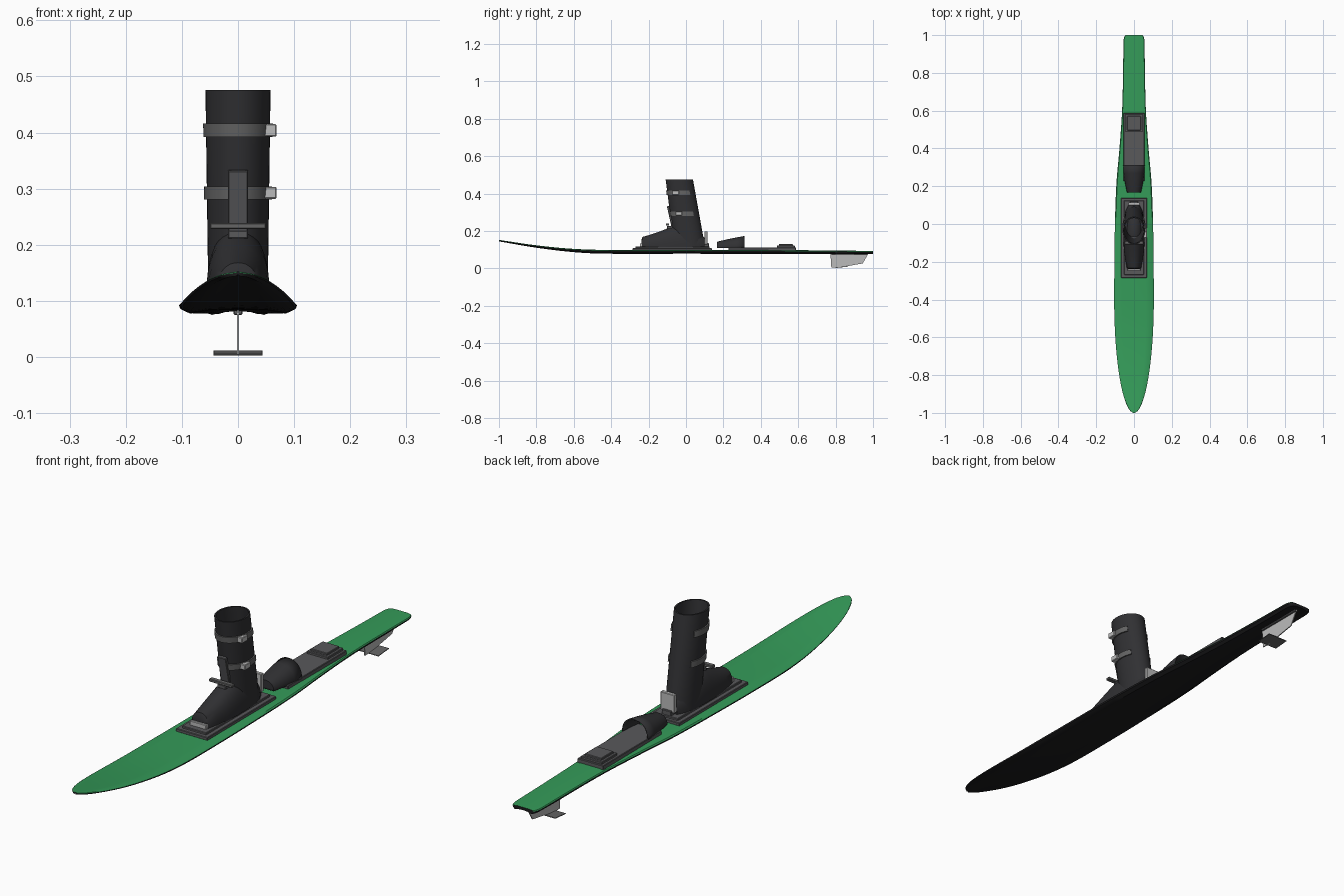
import bpy, bmesh, math
from mathutils import Matrix, Vector

if "Cube" in bpy.data.objects:
    bpy.data.objects.remove(bpy.data.objects["Cube"])


def mat(name, *c):
    m = bpy.data.materials.new(name)
    m.diffuse_color = (*c, 1)
    m.use_nodes = True
    m.node_tree.nodes["Principled BSDF"].inputs["Base Color"].default_value = m.diffuse_color
    return m


GREEN = mat("green", 0.035, 0.33, 0.10)
BLACK = mat("black", 0.012, 0.012, 0.013)
RUBBER = mat("rubber", 0.03, 0.03, 0.033)
DARK = mat("dark_grey", 0.10, 0.10, 0.105)
STRAP = mat("strap_grey", 0.13, 0.13, 0.13)
METAL = mat("metal", 0.5, 0.5, 0.5)


def finish(name, bm, mats, smooth=None):
    bmesh.ops.recalc_face_normals(bm, faces=bm.faces)
    me = bpy.data.meshes.new(name)
    bm.to_mesh(me)
    bm.free()
    ob = bpy.data.objects.new(name, me)
    bpy.context.collection.objects.link(ob)
    for m in mats:
        me.materials.append(m)
    if smooth:
        bpy.ops.object.select_all(action='DESELECT')
        bpy.context.view_layer.objects.active = ob
        ob.select_set(True)
        bpy.ops.object.shade_smooth_by_angle(angle=math.radians(smooth))
    return ob


def loft(name, rings, mats, smooth=35, caps=(True, True), closed=True, pick=None):
    bm = bmesh.new()
    vs = [[bm.verts.new(p) for p in r] for r in rings]
    n = len(rings[0])
    for a, b in zip(vs, vs[1:]):
        for j in range(n if closed else n - 1):
            k = (j + 1) % n
            f = bm.faces.new((a[j], a[k], b[k], b[j]))
            f.material_index = pick(j) if pick else 0
    for use, r in zip(caps, (vs[0], vs[-1])):
        if use:
            bm.faces.new(r).material_index = 1 if pick else 0
    return finish(name, bm, mats, smooth)


def box(name, x, y, z, m, bevel=0.002, tilt=0.0):
    bm = bmesh.new()
    c = Vector(((x[0] + x[1]) / 2, (y[0] + y[1]) / 2, (z[0] + z[1]) / 2))
    bmesh.ops.create_cube(bm, size=1, matrix=Matrix.Translation(c) @ Matrix.Rotation(tilt, 4, 'X')
                          @ Matrix.Diagonal((x[1] - x[0], y[1] - y[0], z[1] - z[0], 1)))
    bmesh.ops.bevel(bm, geom=bm.edges[:], offset=bevel, segments=1, affect='EDGES')
    return finish(name, bm, [m])


def interp(pts, y):
    """Smooth cubic through (y, value) points."""
    i = max(k for k in range(len(pts) - 1) if pts[k][0] <= y + 1e-9)

    def slope(k):
        a, b = pts[max(k - 1, 0)], pts[min(k + 1, len(pts) - 1)]
        return (b[1] - a[1]) / (b[0] - a[0])
    (y0, v0), (y1, v1) = pts[i], pts[i + 1]
    h = y1 - y0
    t = (y - y0) / h
    return ((2*t**3 - 3*t**2 + 1) * v0 + (t**3 - 2*t**2 + t) * h * slope(i)
            + (3*t**2 - 2*t**3) * v1 + (t**3 - t**2) * h * slope(i + 1))


# ski: width outline, rocker line and tunnelled cross-section
WIDTH = [(-0.4, .105), (-0.1, .103), (0.2, .094), (0.4, .077), (0.6, .063), (0.8, .058), (0.96, .056)]
ROCKER = [(-1, .152), (-.8, .123), (-.6, .104), (-.4, .098), (0, .098), (.6, .097), (1, .093)]
HALF = [(0, 0), (.6, 0), (.95, -.002), (1, -.006), (.98, -.012), (.82, -.020), (.5, -.015), (0, -.013)]
SECTION = HALF + [(-u, h) for u, h in HALF[-2:0:-1]]


def half_width(y):
    if y < -0.4:
        return max(0.105 * math.sqrt(max(0, 1 - ((y + 0.4) / 0.6) ** 2)), 0.003)
    if y > 0.96:
        return 0.042 + 0.014 * math.sqrt(max(0, 1 - ((y - 0.96) / 0.04) ** 2))
    return interp(WIDTH, min(y, 0.9599))


ys = [-0.4 - 0.6 * math.sin(math.pi / 2 * (1 - i / 20)) for i in range(20)]
ys += [-0.4 + 1.36 * i / 28 for i in range(29)] + [0.96 + 0.04 * math.sin(math.pi / 2 * i / 6) for i in range(1, 7)]
rings = []
for y in ys:
    w, z = half_width(y), interp(ROCKER, min(y, 0.9999))
    thick = 0.4 + 0.6 * min(1, (y + 1) / 0.5, (1.35 - y) / 0.5)
    rings.append([(u * w, y, z + h * thick) for u, h in SECTION])
top = {0, 1, 2, len(SECTION) - 1, len(SECTION) - 2, len(SECTION) - 3}
loft("ski", rings, [GREEN, BLACK], pick=lambda j: 0 if j in top else 1)


def arch(y, w, zb, zt, power=0.9, n=20):
    out = []
    for i in range(n + 1):
        c, s = math.cos(math.pi * i / n), math.sin(math.pi * i / n)
        out.append((math.copysign(abs(c) ** power, c) * w, y, zb + (zt - zb) * max(s, 0) ** power))
    return out


# front binding plates, toe bar and heel clip
box("front_plate", (-.068, .068), (-.285, .138), (.096, .109), DARK)
box("front_plate_upper", (-.052, .052), (-.27, .125), (.107, .117), DARK)
box("toe_bar", (-.035, .035), (-.247, -.228), (.115, .134), METAL)
box("heel_clip", (-.03, .03), (.099, .115), (.127, .198), METAL)
box("heel_clip_foot", (-.02, .02), (.095, .122), (.112, .135), DARK)

# boot foot
FOOT = [(-.238, .034, .155), (-.232, .038, .168), (-.19, .046, .180), (-.14, .053, .197),
        (-.09, .056, .217), (-.05, .056, .228), (.02, .054, .215), (.07, .045, .19), (.098, .03, .165)]
loft("boot_foot", [arch(y, w, .115, zt) for y, w, zt in FOOT], [RUBBER])


# boot shaft: leaning hollow tube
def shaft(z, grow=0.0, a0=0.0, a1=2 * math.pi, n=40, ends=False):
    t = (z - .115) / .361
    cy, rx, ry = .020 - .056 * t, .053 + .005 * t + grow, .082 - .009 * t + grow
    return [(rx * math.sin(a0 + (a1 - a0) * i / n), cy - ry * math.cos(a0 + (a1 - a0) * i / n), z)
            for i in range(n + 1 if ends else n)]


loft("boot_shaft", [shaft(z) for z in (.115, .2, .3, .4, .476)] + [shaft(z, -.006) for z in (.476, .35, .2)], [RUBBER])

# straps round the front of the shaft, each with a buckle
for tag, z0, z1 in (("lower", .281, .304), ("upper", .392, .416)):
    a = math.radians(125)
    outer = [shaft(z, .005, -a, a, 32, True) for z in (z0, z1)]
    inner = [shaft(z, -.002, -a, a, 32, True) for z in (z0, z1)]
    prof = [list(p) for p in zip(outer[0], outer[1], inner[1], inner[0])]
    loft(tag + "_strap", prof, [STRAP])
    cy = .020 - .056 * (z0 - .115) / .361
    box(tag + "_buckle", (.046, .069), (cy - .05, cy - .015), (z0 + .001, z1 - .001), METAL)

# shin brace: leaning strut, cross bar and foot block
box("brace_strut", (-.018, .018), (-.089, -.077), (.212, .334), DARK, tilt=0.22)
box("brace_bar", (-.05, .05), (-.108, -.09), (.228, .239), STRAP)
box("brace_block", (-.018, .018), (-.102, -.07), (.211, .226), DARK)

# rear binding: plate, open toe cup, heel pad
box("rear_plate", (-.056, .056), (.228, .588), (.094, .112), DARK)
TOE = [(.167, .037, .142), (.19, .042, .148), (.23, .050, .157), (.27, .055, .165), (.312, .057, .173)]
cup = loft("rear_toe_cup", [arch(y, w, .108, zt) for y, w, zt in TOE], [RUBBER], caps=(True, False), closed=False)
sol = cup.modifiers.new("thickness", 'SOLIDIFY')
sol.thickness, sol.offset = 0.005, -1
box("rear_heel_pad", (-.046, .046), (.486, .582), (.110, .121), DARK)
box("rear_heel_pad_top", (-.036, .036), (.496, .572), (.119, .129), DARK)

# fin and wing under the tail
fin = [(.772, .084), (.777, .004), (.81, .003), (.945, .026), (.978, .084)]
loft("fin", [[(x, y, z) for y, z in fin] for x in (-.002, .002)], [METAL], smooth=None)
box("fin_base", (-.008, .008), (.775, .975), (.075, .085), DARK)
box("fin_wing", (-.044, .044), (.80, .865), (.0055, .0085), STRAP, bevel=.0008, tilt=0.09)
